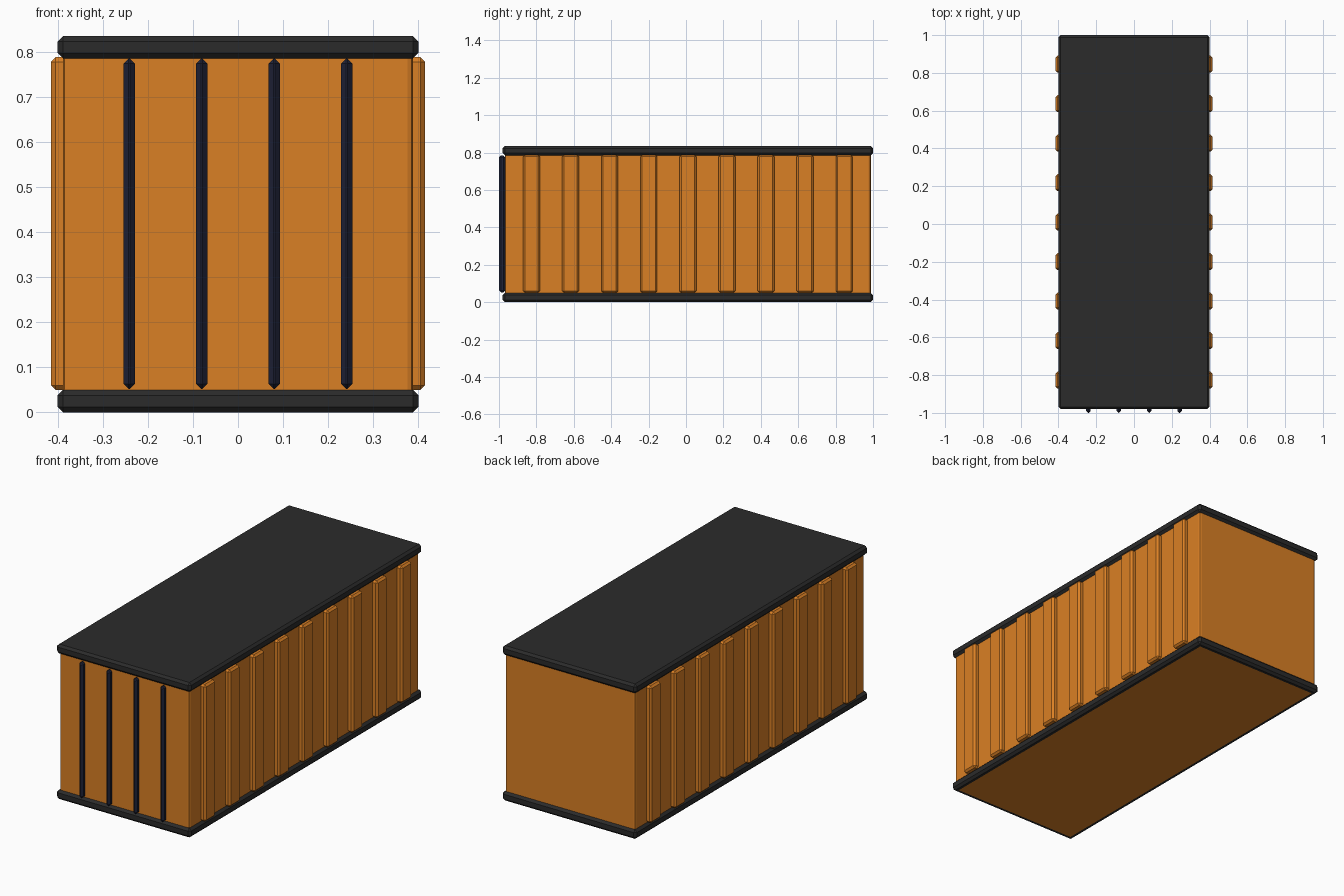
import bpy, bmesh

if "Cube" in bpy.data.objects:
    bpy.data.objects.remove(bpy.data.objects["Cube"])


def material(name, rgb):
    m = bpy.data.materials.new(name)
    m.diffuse_color = (*rgb, 1)
    m.use_nodes = True
    m.node_tree.nodes["Principled BSDF"].inputs["Base Color"].default_value = m.diffuse_color
    return m


ORANGE = material("orange_paint", (0.70, 0.215, 0.018))
BLACK = material("charcoal_frame", (0.024, 0.024, 0.024))
NAVY = material("dark_navy_rods", (0.014, 0.017, 0.040))

CY = 0.01          # the box sits slightly back because the rods stick out in front
RAIL = 0.05        # thickness of the floor and roof frames
HEIGHT = 0.835


def box(name, lo, hi, mats, bevel, segments=1, underside_inset=0):
    """Bevelled box from its two corners, optionally with a panel underneath."""
    bm = bmesh.new()
    bmesh.ops.create_cube(bm, size=1)
    for v in bm.verts:
        for i in range(3):
            v.co[i] = lo[i] if v.co[i] < 0 else hi[i]
    bmesh.ops.bevel(bm, geom=bm.edges[:], offset=bevel, segments=segments,
                    profile=0.5, affect='EDGES')
    if underside_inset:
        bm.normal_update()
        under = [f for f in bm.faces if f.normal.z < -0.99]
        bmesh.ops.inset_region(bm, faces=under, thickness=underside_inset)
        for f in under:
            f.material_index = 1
    bmesh.ops.recalc_face_normals(bm, faces=bm.faces[:])
    mesh = bpy.data.meshes.new(name)
    bm.to_mesh(mesh)
    bm.free()
    for m in mats:
        mesh.materials.append(m)
    ob = bpy.data.objects.new(name, mesh)
    bpy.context.collection.objects.link(ob)
    return ob


# Main body, ending inside the two frames
box("container_body", (-0.388, CY - 0.978, 0.02), (0.388, CY + 0.978, HEIGHT - 0.02),
    [ORANGE], 0.012, 2)

# Floor frame with a flush orange floor panel underneath, and the dark roof
box("floor_frame", (-0.40, CY - 0.99, 0), (0.40, CY + 0.99, RAIL),
    [BLACK, ORANGE], 0.012, 1, 0.02)
box("roof_frame", (-0.40, CY - 0.99, HEIGHT - RAIL), (0.40, CY + 0.99, HEIGHT),
    [BLACK], 0.012)

# Nine vertical ribs on each long side
for side, label in ((-1, "left"), (1, "right")):
    for i in range(9):
        y = CY + (i - 4) * 0.209
        x0, x1 = sorted((side * 0.375, side * 0.415))
        box(f"{label}_rib_{i + 1}", (x0, y - 0.045, 0.05), (x1, y + 0.045, 0.788),
            [ORANGE], 0.01)

# Four locking rods on the front doors
for i in range(4):
    x = (i - 1.5) * 0.161
    box(f"door_rod_{i + 1}", (x - 0.0125, -1.0, 0.052), (x + 0.0125, -0.966, 0.785),
        [NAVY], 0.011)
